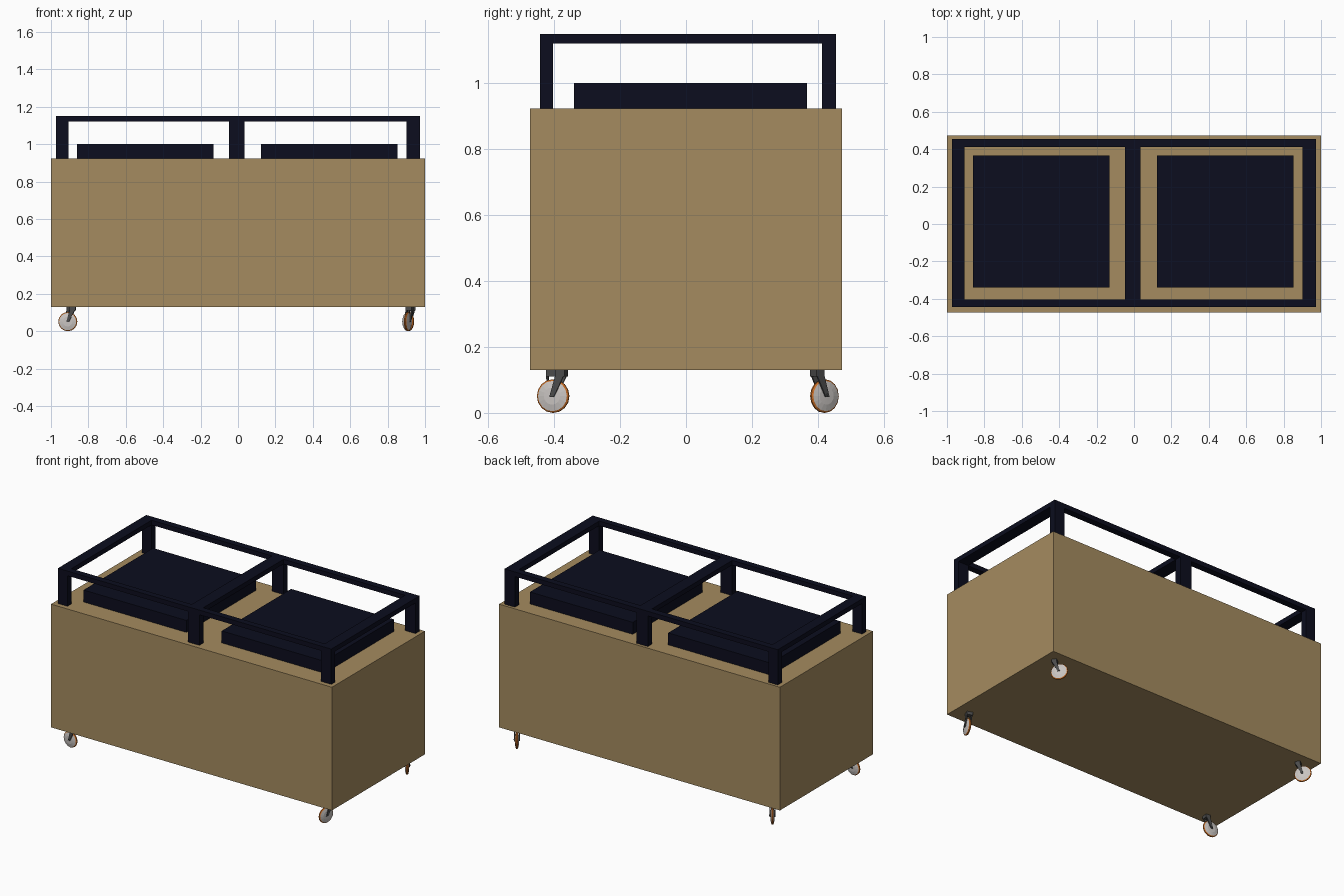
import bpy
import bmesh
from math import radians, pi
from mathutils import Matrix, Vector

cube = bpy.data.objects.get("Cube")
if cube:
    bpy.data.objects.remove(cube, do_unlink=True)


def material(name, rgb):
    m = bpy.data.materials.new(name)
    m.use_nodes = True
    m.diffuse_color = (*rgb, 1)
    m.node_tree.nodes["Principled BSDF"].inputs["Base Color"].default_value = (*rgb, 1)
    return m


TAN = material("tan wood", (0.375, 0.26, 0.116))
NAVY = material("dark navy", (0.0035, 0.004, 0.013))
GREY = material("light grey", (0.58, 0.55, 0.53))
ORANGE = material("orange", (0.6, 0.16, 0.02))
STEEL = material("dark steel", (0.07, 0.07, 0.07))


def finish(name, bm, *mats):
    bmesh.ops.recalc_face_normals(bm, faces=bm.faces)
    mesh = bpy.data.meshes.new(name)
    bm.to_mesh(mesh)
    bm.free()
    for m in mats:
        mesh.materials.append(m)
    ob = bpy.data.objects.new(name, mesh)
    bpy.context.collection.objects.link(ob)
    return ob


def add_box(bm, lo, hi):
    lo, hi = Vector(lo), Vector(hi)
    mat = Matrix.Translation((lo + hi) / 2) @ Matrix.Diagonal((*(hi - lo), 1))
    return bmesh.ops.create_cube(bm, size=1, matrix=mat)["verts"]


def box(name, lo, hi, mat):
    bm = bmesh.new()
    add_box(bm, lo, hi)
    return finish(name, bm, mat)


# Main body and the two top pads
BASE, DECK, TOP = 0.13, 0.923, 1.15
box("body", (-1, -0.473, BASE), (1, 0.473, DECK), TAN)
box("right_pad", (-0.862, -0.34, DECK), (-0.13, 0.367, 1.0), NAVY)
box("left_pad", (0.122, -0.34, DECK), (0.854, 0.367, 1.0), NAVY)

# Guard frame: posts at each crossing, long rails and cross rails on top
RAIL = TOP - 0.03
columns = {"right": (-0.972, -0.905), "middle": (-0.047, 0.035), "left": (0.9, 0.974)}
rows = {"front": (-0.443, -0.403), "back": (0.413, 0.455)}
for row, (y0, y1) in rows.items():
    box(row + "_rail", (-0.972, y0, RAIL), (0.974, y1, TOP), NAVY)
    for col, (x0, x1) in columns.items():
        box(f"{row}_{col}_post", (x0, y0, DECK), (x1, y1, RAIL), NAVY)
for col, (x0, x1) in columns.items():
    box(col + "_cross_rail", (x0, rows["front"][1], RAIL), (x1, rows["back"][0], TOP), NAVY)


# Caster wheel: lathed lens-shaped disc with a thin orange tread, axle along y
def wheel(name, place):
    bm = bmesh.new()
    profile = [(0, -0.013), (0.026, -0.012), (0.046, -0.007), (0.051, -0.003),
               (0.051, 0.003), (0.046, 0.007), (0.026, 0.012), (0, 0.013)]
    verts = [bm.verts.new((r, y, 0)) for r, y in profile]
    edges = [bm.edges.new(pair) for pair in zip(verts, verts[1:])]
    bmesh.ops.spin(bm, geom=verts + edges, axis=(0, 1, 0), cent=(0, 0, 0),
                   angle=2 * pi, steps=16, use_duplicate=False)
    bmesh.ops.remove_doubles(bm, verts=bm.verts, dist=0.0005)
    for f in bm.faces:
        f.material_index = int(f.calc_center_median().xz.length > 0.047)
    bm.transform(place)
    finish(name, bm, GREY, ORANGE)


# Caster fork: two tapered leaning prongs joined by a crown under the body
def fork(name, place):
    bm = bmesh.new()
    for side in (-1, 1):
        prong = add_box(bm, (-0.007, -0.003, -0.007), (0.007, 0.003, 0.065))
        for v in prong:
            v.co.y += side * 0.0145
            if v.co.z > 0:
                v.co.x = v.co.x * 2 + 0.028
    add_box(bm, (0.012, -0.0175, 0.055), (0.042, 0.0175, 0.078))
    bmesh.ops.create_cone(bm, cap_ends=True, segments=8, radius1=0.004, radius2=0.004,
                          depth=0.038, matrix=Matrix.Rotation(pi / 2, 4, "X"))
    bm.transform(place)
    finish(name, bm, STEEL)


# Each caster is swivelled to its own heading
casters = {"front_right": (-0.91, -0.403, -6), "front_left": (0.908, -0.403, 72),
           "back_right": (-0.91, 0.42, -55), "back_left": (0.91, 0.42, -55)}
for name, (x, y, heading) in casters.items():
    place = Matrix.Translation((x, y, 0.055)) @ Matrix.Rotation(radians(heading), 4, "Z")
    wheel(name + "_wheel", place @ Matrix.Translation((0, 0, -0.004)))
    fork(name + "_fork", place)
